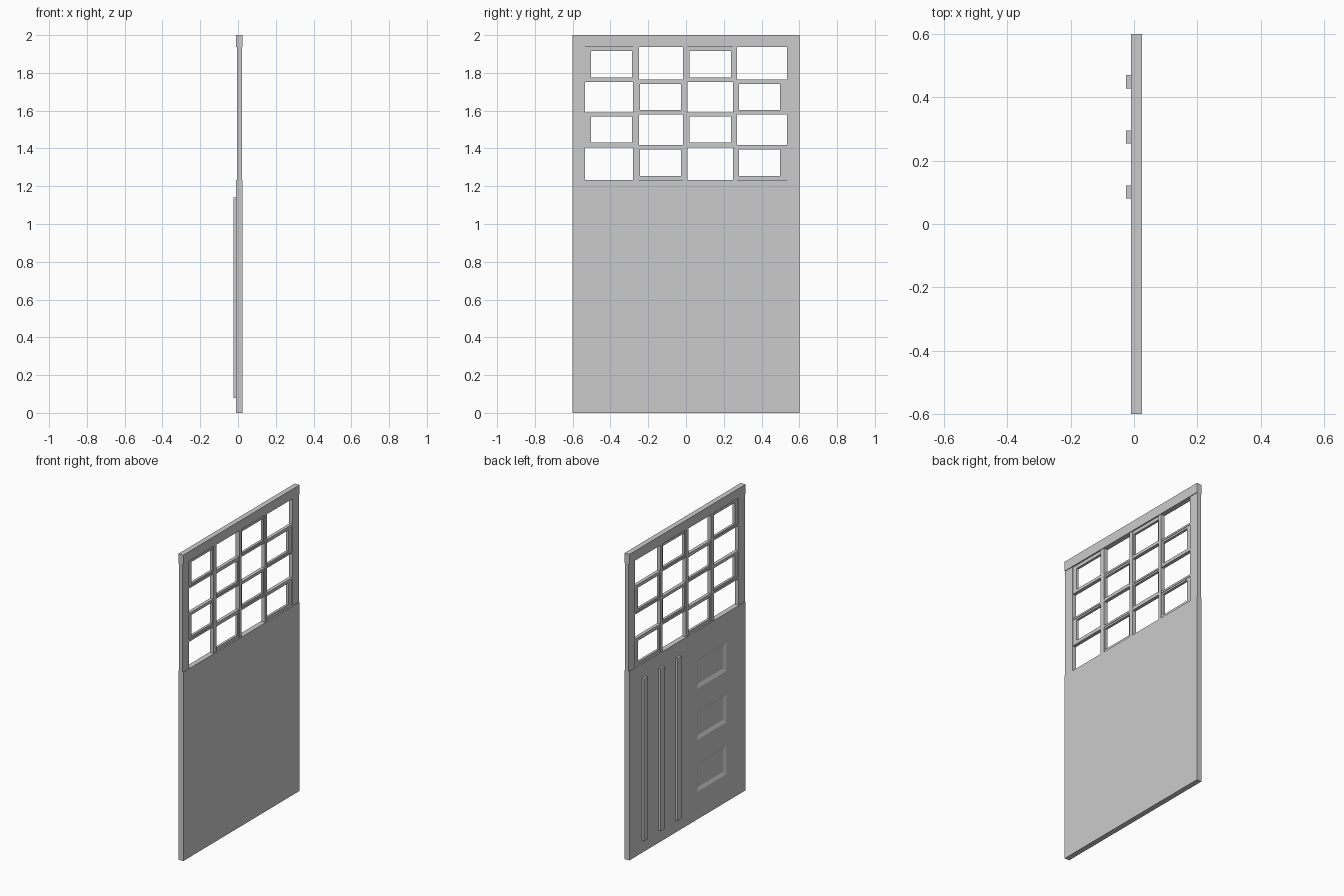
import bpy

if "Cube" in bpy.data.objects:
    bpy.data.objects.remove(bpy.data.objects["Cube"])

XB, XF = -0.010, 0.0245          # back and front planes of the door slab
XM = (XB + XF) / 2


def prism(name, x0, rect0, x1, rect1):
    """Solid between two y/z rectangles (y0, y1, z0, z1) at x0 and x1."""
    verts = []
    for x, (a, b, c, d) in ((x0, rect0), (x1, rect1)):
        verts += [(x, a, c), (x, b, c), (x, b, d), (x, a, d)]
    faces = [(3, 2, 1, 0), (4, 5, 6, 7)]
    faces += [(i, (i + 1) % 4, (i + 1) % 4 + 4, i + 4) for i in range(4)]
    mesh = bpy.data.meshes.new(name)
    mesh.from_pydata(verts, [], faces)
    mesh.update()
    ob = bpy.data.objects.new(name, mesh)
    bpy.context.collection.objects.link(ob)
    return ob


def box(name, x0, x1, y0, y1, z0, z1):
    r = (y0, y1, z0, z1)
    return prism(name, x0, r, x1, r)


# Solid lower panel and top rail
lower = box("lower_panel", XB, XF, -0.6, 0.6, 0, 1.234)
box("top_rail", XB, XF, -0.6, 0.6, 1.937, 2.0)

# Side stiles, slightly thinner than the slab
s0, s1 = XB + 0.004, XF - 0.004
box("stile_left", s0, s1, -0.6, -0.534, 1.234, 1.937)
box("stile_right", s0, s1, 0.534, 0.6, 1.234, 1.937)

# Window grid: opening limits per column (y) and row (z)
cols = [(-0.534, -0.281), (-0.249, -0.016), (0.009, 0.249), (0.270, 0.534)]
rows = [(1.234, 1.405), (1.418, 1.579), (1.590, 1.753), (1.765, 1.937)]
for a, b in zip(cols, cols[1:]):
    box("vertical_bar", s0, s1, a[1], b[0], 1.234, 1.937)
for a, b in zip(rows, rows[1:]):
    for c in cols:
        box("horizontal_bar", s0 + 0.002, s1 - 0.002, c[0], c[1], a[1], b[0])

# Inner sash frames fill every other opening
small_cols = [(-0.503, -0.286), (-0.243, -0.026), (0.019, 0.238), (0.280, 0.498)]
small_rows = [(1.254, 1.394), (1.431, 1.569), (1.603, 1.741), (1.775, 1.915)]
f0, f1 = XM - 0.008, XM + 0.008
for r in range(4):
    for c in range(4):
        if (r + c) % 2 == 0:
            continue
        (y0, y1), (z0, z1) = cols[c], rows[r]
        (a, b), (d, e) = small_cols[c], small_rows[r]
        box("sash_side", f0, f1, y0, a, z0, z1)
        box("sash_side", f0, f1, b, y1, z0, z1)
        box("sash_bottom", f0, f1, a, b, z0, d)
        box("sash_top", f0, f1, a, b, e, z1)

# Raised vertical strips on the back
for y in (0.101, 0.275, 0.449):
    box("raised_strip", -0.0245, XB, y - 0.021, y + 0.021, 0.08, 1.14)

# Sunken panels with sloping edges on the back
for z in (0.18, 0.52, 0.855):
    outer = (-0.405, -0.1, z, z + 0.19)
    i = 0.022
    inner = (-0.405 + i, -0.1 - i, z + i, z + 0.19 - i)
    # extend the slope past the surface for a clean cut
    wide = (-0.405 - i, -0.1 + i, z - i, z + 0.19 + i)
    cutter = prism("panel_cutter", XB - 0.01, wide, XB + 0.01, inner)
    cutter.hide_render = True
    cutter.hide_set(True)
    mod = lower.modifiers.new("sunken_panel", 'BOOLEAN')
    mod.operation = 'DIFFERENCE'
    mod.solver = 'EXACT'
    mod.object = cutter

# Bake the cuts and drop the cutters
dg = bpy.context.evaluated_depsgraph_get()
baked = bpy.data.meshes.new_from_object(lower.evaluated_get(dg))
lower.modifiers.clear()
lower.data = baked
for ob in [o for o in bpy.data.objects if o.name.startswith("panel_cutter")]:
    bpy.data.objects.remove(ob)
